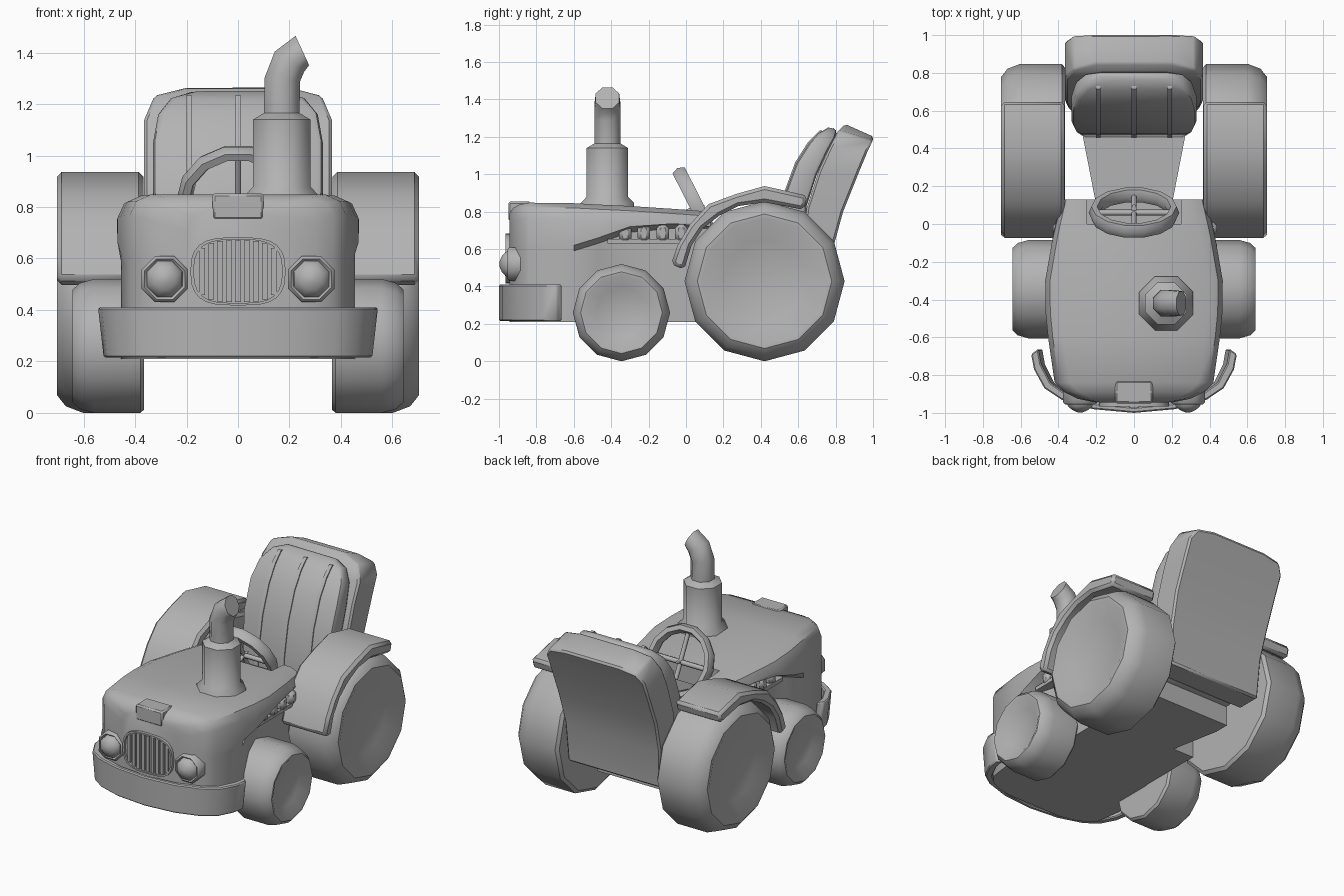
import bpy, bmesh, math
from mathutils import Vector, Matrix

if "Cube" in bpy.data.objects:
    bpy.data.objects.remove(bpy.data.objects["Cube"])

grey = bpy.data.materials.new("plain grey")
grey.use_nodes = True
GREY = (0.45, 0.45, 0.45, 1)
grey.diffuse_color = GREY
grey.node_tree.nodes["Principled BSDF"].inputs["Base Color"].default_value = GREY


def finish(name, bm, bevel=0, segments=1, angle=38):
    """Turn a bmesh into a named, shaded object, rounding its sharp edges."""
    bmesh.ops.recalc_face_normals(bm, faces=bm.faces)
    if bevel:
        sharp = [e for e in bm.edges if e.is_manifold and e.calc_face_angle() > 0.8]
        bmesh.ops.bevel(bm, geom=sharp, offset=bevel, segments=segments,
                        profile=0.5, affect='EDGES', clamp_overlap=True)
    mesh = bpy.data.meshes.new(name)
    bm.to_mesh(mesh)
    bm.free()
    mesh.materials.append(grey)
    ob = bpy.data.objects.new(name, mesh)
    bpy.context.collection.objects.link(ob)
    bpy.ops.object.select_all(action='DESELECT')
    ob.select_set(True)
    bpy.context.view_layer.objects.active = ob
    bpy.ops.object.shade_smooth_by_angle(angle=math.radians(angle))
    return ob


def loft(name, sections, closed=False, **kw):
    """Skin a list of equal-length cross-sections."""
    bm = bmesh.new()
    rows = [[bm.verts.new(p) for p in s] for s in sections]
    n = len(rows[0])
    pairs = list(zip(rows, rows[1:]))
    if closed:
        pairs.append((rows[-1], rows[0]))
    else:
        bm.faces.new(rows[0])
        bm.faces.new(rows[-1])
    for a, b in pairs:
        for i in range(n):
            j = (i + 1) % n
            bm.faces.new((a[i], a[j], b[j], b[i]))
    return finish(name, bm, **kw)


def ring(center, axis, radius, sides, turn=0.0):
    """Circle of points about an axis; y is kept as one in-plane direction."""
    axis = Vector(axis).normalized()
    u = Vector((0, 1, 0)) if abs(axis.y) < 0.9 else Vector((1, 0, 0))
    v = axis.cross(u)
    steps = [turn + math.tau * i / sides for i in range(sides)]
    return [Vector(center) + radius * (math.cos(t) * u + math.sin(t) * v) for t in steps]


def box(name, lo, hi, bevel=0.0):
    sections = [[(x, lo[1], lo[2]), (x, hi[1], lo[2]), (x, hi[1], hi[2]), (x, lo[1], hi[2])]
                for x in (lo[0], hi[0])]
    return loft(name, sections, bevel=bevel)


def slab(name, rows, **kw):
    """Rows of half width, front y/z and back y/z."""
    return loft(name, [[(-w, yf, zf), (w, yf, zf), (w, yb, zb), (-w, yb, zb)]
                       for w, yf, zf, yb, zb in rows], **kw)


def body_section(y, w, low, top, ledge, notch=()):
    """Slice across the body; notch points open its top for the cockpit."""
    half = list(notch) + [(w - 0.08, top), (w - 0.025, top - 0.025), (w, top - 0.08),
                          (w, ledge), (low, ledge - 0.03), (low, 0.21)]
    return [(x, y, z) for x, z in half] + [(-x, y, z) for x, z in reversed(half)]


# Bonnet and engine bay: y, half width, lower half width, top, ledge height
loft("body", [body_section(*s) for s in (
    (-0.945, 0.2, 0.2, 0.79, 0.6), (-0.925, 0.3, 0.3, 0.82, 0.6),
    (-0.89, 0.37, 0.37, 0.838, 0.6), (-0.84, 0.42, 0.42, 0.848, 0.6),
    (-0.6, 0.455, 0.455, 0.845, 0.62), (-0.47, 0.468, 0.41, 0.838, 0.66),
    (-0.3, 0.47, 0.36, 0.83, 0.72), (-0.07, 0.43, 0.36, 0.815, 0.74),
    (0.0, 0.415, 0.36, 0.81, 0.74))])

# Rear of the body, notched for the steering wheel
loft("body_rear", [body_section(y, w, 0.36, top, 0.74, ((0.25, 0.58), (0.25, top)))
                   for y, w, top in ((0.0, 0.415, 0.81), (0.13, 0.385, 0.80))])

# Floor platform under the seat
loft("platform", [[(-w, y, 0.21), (w, y, 0.21), (w, y, 0.34), (-w, y, 0.34)]
                  for w, y in ((0.2, 0.1), (0.27, 0.46), (0.27, 0.56))])

# Seat shell and cushion
slab("seat_shell", (
    (0.345, 0.60, 0.335, 0.765, 0.335), (0.355, 0.62, 0.60, 0.785, 0.60),
    (0.365, 0.645, 0.82, 0.84, 0.80), (0.365, 0.71, 1.02, 0.92, 1.0),
    (0.365, 0.765, 1.14, 0.97, 1.12), (0.325, 0.815, 1.235, 0.998, 1.18),
    (0.2, 0.85, 1.268, 1.005, 1.20)), bevel=0.012)
pad = ((0.28, 0.46, 0.34, 0.6, 0.34), (0.31, 0.48, 0.65, 0.63, 0.62),
       (0.33, 0.52, 0.87, 0.645, 0.83), (0.33, 0.59, 1.06, 0.70, 1.0),
       (0.31, 0.66, 1.17, 0.76, 1.13), (0.26, 0.72, 1.23, 0.80, 1.20),
       (0.18, 0.76, 1.25, 0.81, 1.24))
slab("seat_cushion", pad, bevel=0.035, segments=2)
for i, x in enumerate((-0.19, 0, 0.19)):
    seam = slab(f"seat_seam_{i + 1}", [(0.012, yf - 0.006, zf + 0.004, yf + 0.03, zf)
                                       for w, yf, zf, yb, zb in pad[:-1]])
    seam.location.x = x


# Wheels: tyre tread, rounded shoulder and shallow dished hub
def wheel(name, side, y, r, width):
    shape = ((0, 0.95), (0.05, 1), (0.7, 1), (0.9, 0.94), (1, 0.84),
             (1, 0.79), (0.86, 0.52))
    loft(name, [ring((side * (0.365 + width * t), y, r), (1, 0, 0), r * k, 12)
                for t, k in shape])


for side, label in ((1, "left"), (-1, "right")):
    wheel(f"{label}_rear_wheel", side, 0.42, 0.428, 0.338)
    wheel(f"{label}_front_wheel", side, -0.345, 0.26, 0.278)

    # Mudguard following the rear tyre: outer y/z, inner y/z
    arc = ((-0.08, 0.52, -0.01, 0.49), (-0.045, 0.62, 0.03, 0.62), (0.02, 0.73, 0.09, 0.71),
           (0.12, 0.84, 0.18, 0.78), (0.27, 0.895, 0.28, 0.83), (0.42, 0.937, 0.42, 0.85),
           (0.65, 0.885, 0.63, 0.81))
    a, b = side * 0.368, side * 0.703
    loft(f"{label}_mudguard", [[(a, yo, zo), (b, yo, zo), (b, yi, zi), (a, yi, zi)]
                               for yo, zo, yi, zi in arc], bevel=0.018)

    # Headlamp: octagonal rim, groove and domed lens
    lamp = ((-0.88, 0.097), (-0.945, 0.097), (-0.955, 0.085), (-0.945, 0.075),
            (-0.965, 0.07), (-0.985, 0.045), (-0.997, 0.015))
    loft(f"{label}_headlamp", [ring((side * 0.285, y, 0.52), (0, 1, 0), r, 8, math.pi / 8)
                               for y, r in lamp], angle=50)

    # Engine side vents on a ledge
    x0, x1 = sorted((side * 0.34, side * 0.43))
    box(f"{label}_vent_ledge", (x0, -0.42, 0.63), (x1, -0.02, 0.655))
    for i in range(4):
        y = -0.325 + 0.1 * i
        box(f"{label}_vent_{i + 1}", (x0, y - 0.033, 0.64), (x1 + side * 0.01, y + 0.033, 0.73), 0.018)

# Wrap-around front bumper
half = ((0.545, -0.69), (0.53, -0.77), (0.475, -0.87), (0.385, -0.93), (0.22, -0.98), (0, -1.0))
plan = list(half) + [(-x, y) for x, y in reversed(half[:-1])]
loft("bumper", [[(x, y, 0.41), (x * 0.96, y, 0.215), (x * 0.89, y + 0.03, 0.215),
                 (x * 0.93, y + 0.03, 0.41)] for x, y in plan], bevel=0.007)


# Oval radiator grille with rim and slats
def oval(scale, y):
    points = []
    for i in range(24):
        c, s = math.cos(math.tau * i / 24), math.sin(math.tau * i / 24)
        points.append((0.185 * scale * math.copysign(abs(c) ** 0.6, c), y,
                       0.55 + 0.133 * scale * math.copysign(abs(s) ** 0.75, s)))
    return points


loft("grille", [oval(1, -0.9), oval(1, -0.965), oval(0.93, -0.965), oval(0.93, -0.95)])
for i in range(9):
    x = -0.14 + 0.035 * i
    h = 0.12 * (1 - (abs(x) / 0.178) ** 3.3) ** 0.45
    box(f"grille_slat_{i + 1}", (x - 0.011, -0.962, 0.55 - h), (x + 0.011, -0.94, 0.55 + h))

# Bonnet catch
box("bonnet_catch", (-0.1, -0.95, 0.75), (0.1, -0.83, 0.853), 0.01)

# Exhaust stack with a bent outlet: x, z, radius, lean
stack = ((0.17, 0.80, 0.155, 0), (0.17, 0.845, 0.155, 0), (0.17, 0.88, 0.12, 0),
         (0.17, 1.14, 0.12, 0), (0.17, 1.165, 0.075, 0), (0.172, 1.295, 0.075, 0.1),
         (0.2, 1.365, 0.075, 0.6), (0.25, 1.408, 0.068, 1.14))
loft("exhaust", [ring((x, -0.42, z), (math.sin(t), 0, math.cos(t)), r, 8, math.pi / 8)
                 for x, z, r, t in stack], angle=46)

# Steering wheel: rim, crossed spokes and column
hub = Vector((0, 0.06, 0.825))
tilt = Matrix.Rotation(math.radians(-63), 3, 'X')
rim = []
for i in range(14):
    t = math.tau * i / 14
    out = Vector((math.cos(t), math.sin(t), 0))
    rim.append([hub + tilt @ (out * (0.21 + 0.03 * math.cos(k)) + Vector((0, 0, 0.042 * math.sin(k))))
                for k in (math.tau * j / 6 for j in range(6))])
loft("steering_rim", rim, closed=True, angle=62)
for i, way in enumerate((Vector((1, 0, 0)), Vector((0, 1, 0)))):
    d = tilt @ way
    loft(f"steering_spoke_{i + 1}", [ring(hub + d * s, d, 0.016, 6) for s in (-0.2, 0.2)], angle=62)
axis = tilt @ Vector((0, 0, 1))
loft("steering_column", [ring(hub + axis * s, axis, 0.03, 8) for s in (-0.12, 0.02)], angle=50)
